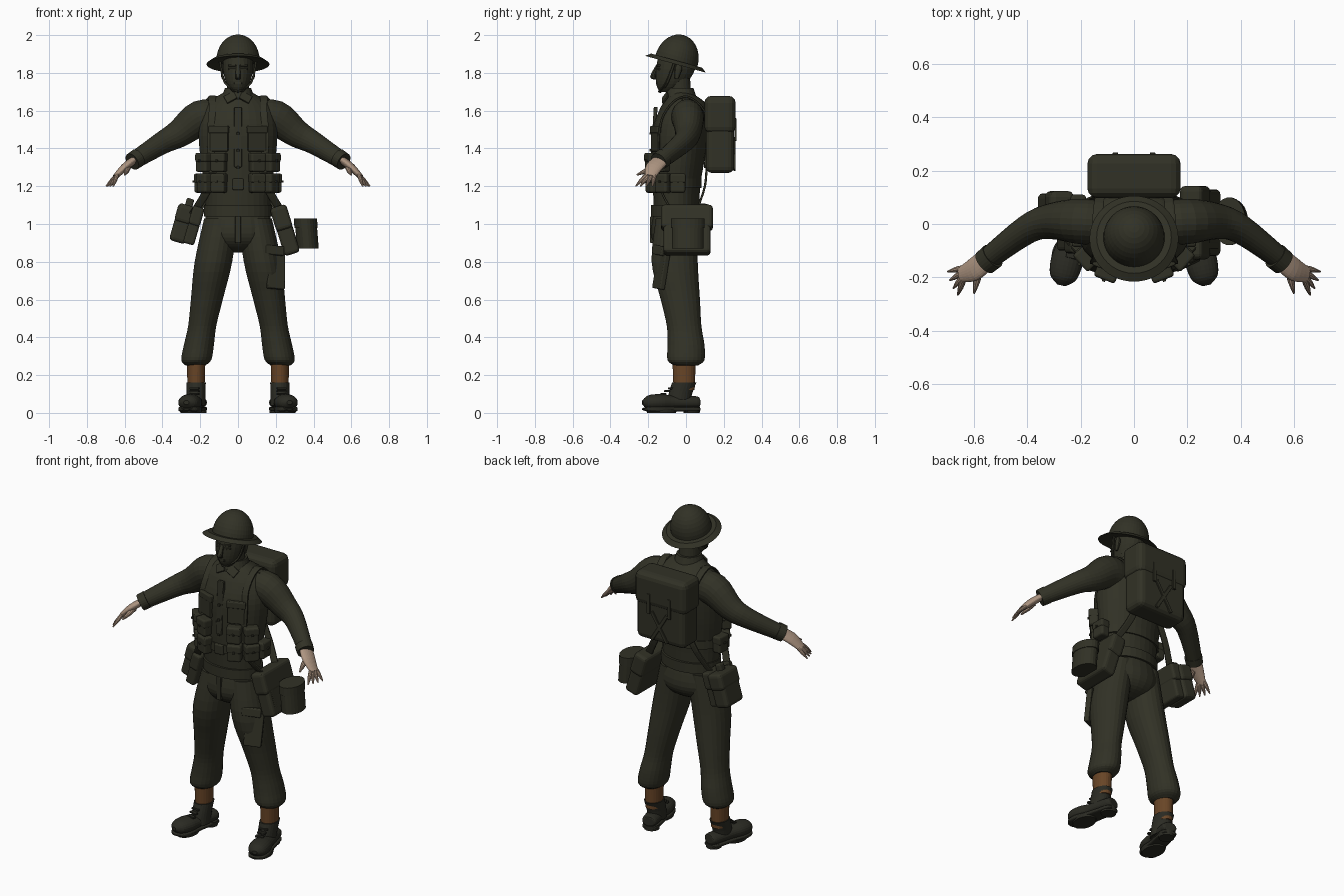
import bpy, bmesh, math
from mathutils import Vector, Matrix, Euler

cube = bpy.data.objects.get("Cube")
if cube:
    bpy.data.objects.remove(cube)

X, Y, Z = Matrix.Identity(3)
parts = []


def material(name, colour):
    mat = bpy.data.materials.new(name)
    mat.use_nodes = True
    mat.diffuse_color = (*colour, 1)
    shader = mat.node_tree.nodes["Principled BSDF"]
    shader.inputs["Base Color"].default_value = (*colour, 1)
    shader.inputs["Roughness"].default_value = 0.8
    return mat


OLIVE = material("olive cloth", (0.031, 0.031, 0.019))
LEATHER = material("dark leather", (0.024, 0.024, 0.017))
SKIN = material("pale skin", (0.42, 0.3, 0.22))
BROWN = material("brown gaiter", (0.14, 0.06, 0.02))


def finish(name, bm, mat, mirror=False, bevel=0):
    bmesh.ops.recalc_face_normals(bm, faces=bm.faces)
    mesh = bpy.data.meshes.new(name)
    bm.to_mesh(mesh)
    bm.free()
    mesh.materials.append(mat)
    part = bpy.data.objects.new(name, mesh)
    bpy.context.collection.objects.link(part)
    if bevel:
        modifier = part.modifiers.new("Bevel", "BEVEL")
        modifier.width, modifier.segments = bevel, 3
    if mirror:
        part.modifiers.new("Mirror", "MIRROR")
    parts.append(part)


def smooth_path(rings, steps=4):
    """Catmull-Rom interpolation of ring values."""
    path = []
    padded = [rings[0], *rings, rings[-1]]
    for window in zip(padded, padded[1:], padded[2:], padded[3:]):
        for step in range(steps):
            t = step / steps
            path.append([b + t / 2 * (c - a + t * (2 * a - 5 * b + 4 * c - d + t * (3 * (b - c) + d - a)))
                         for a, b, c, d in zip(*window)])
    return path + [rings[-1]]


def loft(name, rings, mat=OLIVE, flat=1, ref=Y, normal=None, mirror=False, sides=24, power=1):
    """Skin over rings (x, y, z, radius); flat is the ratio of the second radius to the first."""
    path = smooth_path(rings)
    centres = [Vector(ring[:3]) for ring in path]
    bm, loops = bmesh.new(), []
    for i, centre in enumerate(centres):
        along = normal or (centres[min(i + 1, len(path) - 1)] - centres[max(i - 1, 0)]).normalized()
        u = ref.cross(along).normalized() * path[i][3]
        v = along.cross(u) * flat
        loop = []
        for k in range(sides):
            angle = math.tau * (k + 0.5) / sides
            cos, sin = (math.copysign(abs(f) ** power, f) for f in (math.cos(angle), math.sin(angle)))
            loop.append(bm.verts.new(centre + u * cos + v * sin))
        loops.append(loop)
    for low, high in zip(loops, loops[1:]):
        for k in range(sides):
            bm.faces.new((low[k], low[k - 1], high[k - 1], high[k]))
    for end in (loops[0], loops[-1]):
        bm.faces.new(end)
    finish(name, bm, mat, mirror)


def stack(name, rings, mat=OLIVE, x=0, **options):
    """Loft of level rings (y, z, radius) above one another."""
    loft(name, [(x, *ring) for ring in rings], mat, normal=Z, **options)


def strap(name, points, ref=X, flat=3.5):
    loft(name, [(*point, 0.006) for point in points], flat=flat, ref=ref, mirror=True, sides=8, power=0.5)


def box(name, pos, size, tilt=0, yaw=0, pitch=0, mat=OLIVE, mirror=False, soft=0.22):
    bm = bmesh.new()
    bmesh.ops.create_cube(bm, size=1)
    bm.transform(Matrix.LocRotScale(Vector(pos), Euler((pitch, tilt, yaw)), Vector(size)))
    finish(name, bm, mat, mirror, min(size) * soft)


def bag(name, pos, size, tilt=0, yaw=0, mirror=False):
    """Rounded bag with a lid over its upper half."""
    width, depth, height = size
    lift = Euler((0, tilt, yaw)).to_matrix() @ Z * height * 0.27
    box(name, pos, size, tilt, yaw, mirror=mirror)
    box(name + "_lid", Vector(pos) + lift, (width * 1.06, depth * 1.1, height / 2), tilt, yaw, mirror=mirror)


# Jacket body, and a helper that finds points on it
TORSO = [(-.05, 1.04, .17), (-.05, 1.2, .18), (-.04, 1.35, .2), (-.03, 1.5, .21),
         (-.01, 1.6, .19), (-.01, 1.65, .15), (-.03, 1.7, .07)]
DEPTH = 0.7
stack("jacket_body", TORSO, flat=DEPTH, sides=32)


def on_torso(angle, z, out=0):
    """Point on the jacket at an angle from the front, and the way it faces."""
    for low, high in zip(TORSO, TORSO[1:]):
        if low[1] <= z <= high[1]:
            y, _, radius = Vector(low).lerp(Vector(high), (z - low[1]) / (high[1] - low[1]))
            point = Vector((radius * math.sin(angle), y - radius * DEPTH * math.cos(angle), z))
            facing = Vector((math.sin(angle) * DEPTH, -math.cos(angle), 0)).normalized()
            return point + facing * out, math.atan2(facing.x, -facing.y)


def fitted(make, name, angle, z, size, out=0, mirror=True):
    point, yaw = on_torso(angle, z, out)
    make(name, point, size, yaw=yaw, mirror=mirror)


# Jacket details
stack("hem_band", [(-.05, 1.04, .18), (-.05, 1.1, .18)], flat=DEPTH + .05, sides=32)
stack("web_belt", [(-.05, 1.19, .19), (-.05, 1.24, .19)], flat=DEPTH, sides=32)
fitted(box, "chest_pocket", .5, 1.45, (.1, .02, .13))
fitted(box, "pocket_flap", .5, 1.5, (.11, .03, .04))
fitted(box, "belt_buckle", 0, 1.21, (.06, .03, .06), mirror=False)
box("front_placket", (0, -.17, 1.46), (.04, .02, .32), pitch=-.06)
for button in range(4):
    fitted(box, "jacket_button", 0, 1.3 + button * .09, (.014, .03, .014), mirror=False)
stack("collar", [(-.03, 1.66, .09), (-.03, 1.72, .07)])
box("collar_point", (.04, -.11, 1.67), (.06, .01, .05), tilt=.5, pitch=-.6, mirror=True)
box("shoulder_loop", (.16, 0, 1.65), (.11, .04, .015), tilt=.4, mirror=True)

# Arms
loft("sleeve", [(.1, 0, 1.56, .09), (.2, .01, 1.56, .095), (.31, .01, 1.48, .075), (.4, -.02, 1.43, .06),
                (.56, -.14, 1.33, .045)], flat=.9, mirror=True)
loft("cuff", [(.53, -.12, 1.35, .05), (.56, -.145, 1.33, .048)], mirror=True)

# Hands, with the fingers fanned out
loft("palm", [(.55, -.13, 1.34, .02), (.6, -.17, 1.3, .021), (.65, -.19, 1.25, .014)], SKIN, flat=2.1, mirror=True)


def finger(name, base, reach, radius):
    rings = [(*(base + reach * t), radius * (1 - t ** 4 * .7)) for t in (0, .5, 1)]
    loft(name, rings, SKIN, mirror=True, sides=10)


finger("thumb", Vector((.58, -.17, 1.3)), Vector((.02, -.09, -.04)), .014)
for i, name in enumerate(("index", "middle", "ring", "little")):
    turn = .35 + i / 3
    finger(name + "_finger", Vector((.64, -.21 + i * .015, 1.26)),
           Vector((math.sin(turn), -math.cos(turn), -1)) * .06, .011)

# Trousers
stack("trouser_seat", [(-.05, 1.08, .16), (-.05, .95, .19), (-.05, .88, .14), (-.05, .85, .04)], flat=.72)
loft("trouser_leg", [(.27 - .175 * z, y, z, radius) for y, z, radius in (
    (-.05, 1.03, .09), (-.06, .8, .1), (-.03, .6, .085), (-.01, .46, .075), (0, .36, .08), (0, .28, .08),
    (0, .25, .05))], flat=1.23, normal=Z, mirror=True)
box("thigh_pocket", (.2, -.13, .76), (.1, .03, .21), tilt=.08, yaw=.45, pitch=-.14)
box("thigh_pocket_flap", (.19, -.14, .86), (.11, .03, .05), tilt=.08, yaw=.45, pitch=-.14)
box("fly_flap", (0, -.18, .97), (.03, .02, .14))

# Gaiters and boots
stack("gaiter", [(-.01, .12, .045), (-.01, .28, .05)], BROWN, x=.222, flat=1.25, mirror=True)
stack("boot_shaft", [(-.04, .04, .05), (-.03, .1, .05), (-.01, .16, .052)], LEATHER, x=.222, flat=1.25, mirror=True)
FOOT = [(.07, .03), (.05, .045), (-.07, .05), (-.14, .06), (-.2, .05), (-.23, .015)]
for name, height, flat, power in (("boot_foot", .055, .75, 1), ("boot_sole", .02, .25, .5)):
    loft(name, [(.22 - .23 * y, y, height, radius) for y, radius in FOOT], LEATHER, flat=flat, ref=Z,
         normal=Vector((.23, -1, 0)).normalized(), mirror=True, power=power)
stack("boot_heel", [(.03, 0, .043), (.03, .03, .045)], LEATHER, x=.21, mirror=True)
stack("boot_tread", [(-.13, 0, .055), (-.13, .02, .06)], LEATHER, x=.25, flat=1.4, mirror=True)
for row in range(3):
    box("boot_lace", (.23, -.08 - row * .02, .13 - row * .015), (.05, .02, .01), yaw=.26, mat=LEATHER, mirror=True)

# Head
stack("neck", [(-.03, 1.66, .06), (-.04, 1.8, .06)])
stack("head", [(-.1, 1.7, .03), (-.08, 1.74, .06), (-.055, 1.82, .08), (-.045, 1.92, .075)], flat=1.3)
stack("nose", [(-.15, 1.84, .01), (-.175, 1.78, .015), (-.16, 1.765, .01)], sides=10)
stack("ear", [(-.05, 1.77, .005), (-.04, 1.82, .01), (-.04, 1.85, .005)], x=.083, flat=2, sides=10, mirror=True)
box("lips", (0, -.15, 1.745), (.04, .02, .015))
for name, z in (("brow", 1.84), ("eye", 1.82)):
    box(name, (.03, -.147, z), (.04, .015, .01), yaw=.3, mirror=True)
strap("chin_strap", [(.095, -.06, 1.86), (.07, -.1, 1.75), (0, -.14, 1.7)], ref=Y, flat=1.4)

# Wide-brimmed helmet, tilted back: elliptical dome, then the brim and its underside
dome = [(.115 * math.sin(a), .14 * math.cos(a)) for a in (i * math.pi / 18 for i in range(10))]
bm = bmesh.new()
profile = [bm.verts.new((radius, 0, z)) for radius, z in dome + [(.14, 0), (.167, -.02), (.11, -.01), (0, 0)]]
edges = [bm.edges.new(pair) for pair in zip(profile, profile[1:])]
bmesh.ops.spin(bm, geom=profile + edges, axis=Z, cent=(0, 0, 0), angle=math.tau, steps=40)
bmesh.ops.remove_doubles(bm, verts=bm.verts, dist=.0005)
bm.transform(Matrix.LocRotScale(Vector((0, -.05, 1.865)), Euler((-.27, 0, 0)), None))
finish("helmet", bm, OLIVE)

# Ammunition pouches in two rows
for z, angles in ((1.325, (.5, 1)), (1.215, (.54, 1.08, 1.6))):
    for angle in angles:
        fitted(bag, "ammo_pouch", angle, z, (.08, .055, .1), out=.02)
        fitted(box, "pouch_stud", angle, z + .01, (.012, .01, .012), out=.052)

# Webbing straps
strap("shoulder_strap", [on_torso(.75, z, .005)[0] for z in (1.27, 1.37, 1.48, 1.58)] + [
    (.135, -.05, 1.66), (.135, .03, 1.665), (.12, .11, 1.56), (.08, .1, 1.3)])
strap("rear_sling", [(.08, .11, 1.32), (.14, .1, 1.2), (.21, .06, 1.08)])
strap("front_sling", [(.15, -.14, 1.2), (.19, -.11, 1.13), (.24, -.06, 1.05)])

# Back pack
bag("pack", (0, .18, 1.47), (.33, .15, .4))
box("pack_cross_strap", (0, .257, 1.37), (.02, .012, .2), tilt=.55, mirror=True)
box("pack_buckle_strap", (.07, .262, 1.5), (.02, .012, .12), mirror=True)

# Haversack and mess tin on the left hip
bag("haversack", (.25, .005, .965), (.085, .25, .26), tilt=-.3)
box("haversack_tab", (.29, -.08, .95), (.02, .025, .12), tilt=-.3)
loft("mess_tin", [(.37, .01, .87, .058), (.357, .01, 1.03, .058)], flat=1.45, normal=Z)
loft("mess_tin_lid", [(.36, .01, .98, .062), (.357, .01, 1.03, .062)], flat=1.45, normal=Z)

# Water bottle and side pouch on the right hip
bag("bottle_carrier", (-.295, .035, 1), (.09, .16, .2), tilt=.28)
box("bottle_neck", (-.257, .035, 1.11), (.04, .04, .05), tilt=.28)
bag("side_pouch", (-.235, 0, .99), (.06, .2, .2), tilt=.28)

# Smooth shading with sharp edges kept
for part in bpy.context.view_layer.objects:
    part.select_set(part in parts)
bpy.context.view_layer.objects.active = parts[0]
bpy.ops.object.shade_smooth_by_angle(angle=math.radians(40))
